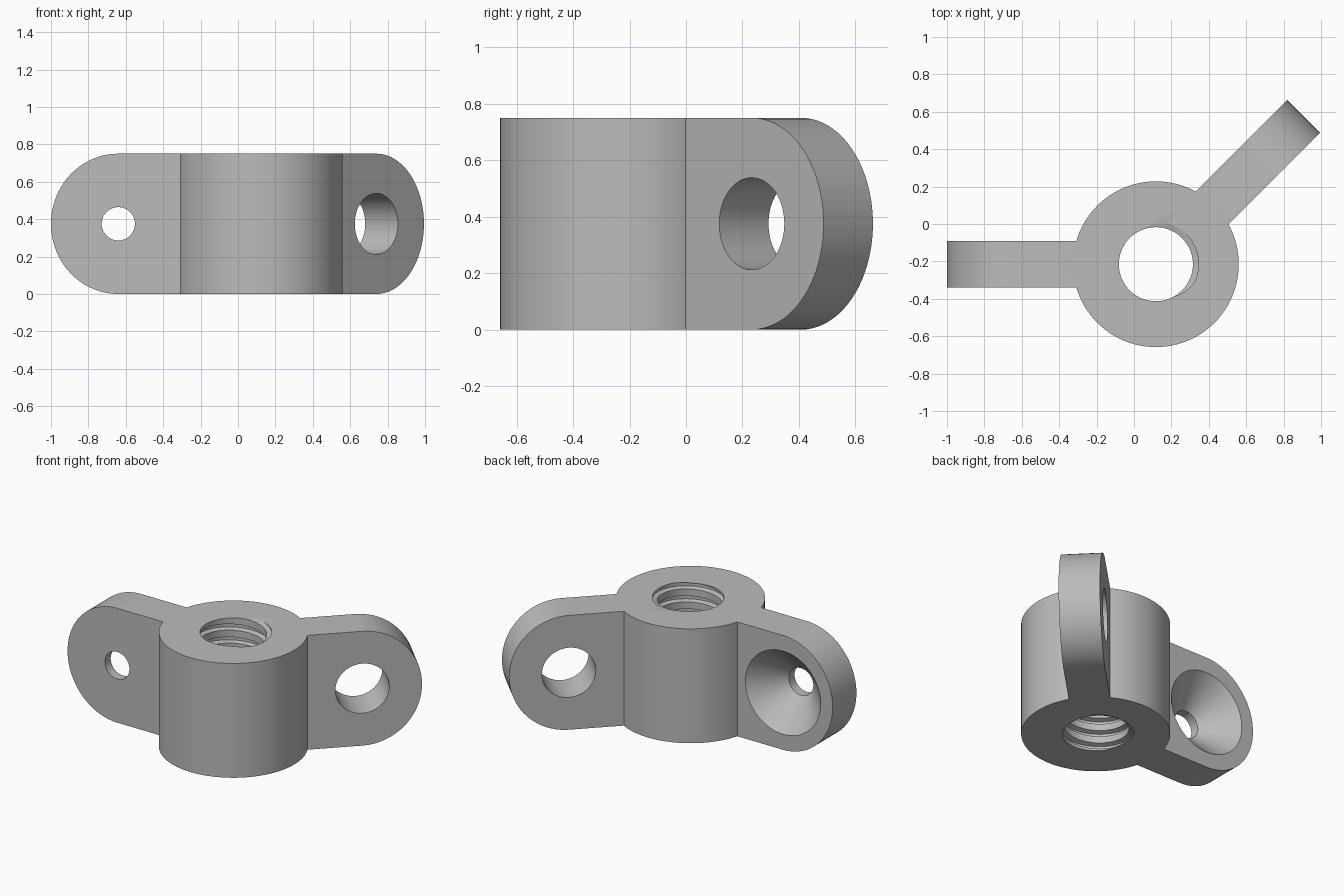
import bpy, bmesh, math
from mathutils import Matrix, Vector

cube = bpy.data.objects.get("Cube")
if cube:
    bpy.data.objects.remove(cube, do_unlink=True)

HUB = Vector((0.117, -0.215, 0))
HEIGHT, HUB_R = 0.75, 0.443
ARM_REACH, ARM_THICK = 1.117, 0.247
END_R = 0.36                      # length of the rounded arm end
EYE_X = ARM_REACH - END_R         # distance of each arm hole from the hub axis
TAU = math.tau

grey = bpy.data.materials.new("light grey")
grey.use_nodes = True
COLOUR = (0.5, 0.5, 0.5, 1)
grey.diffuse_color = COLOUR
grey.node_tree.nodes["Principled BSDF"].inputs["Base Color"].default_value = COLOUR


def make_object(name, bm, matrix=Matrix()):
    bmesh.ops.recalc_face_normals(bm, faces=bm.faces)
    mesh = bpy.data.meshes.new(name)
    bm.to_mesh(mesh)
    bm.free()
    mesh.transform(matrix)
    mesh.materials.append(grey)
    ob = bpy.data.objects.new(name, mesh)
    bpy.context.collection.objects.link(ob)
    return ob


def combine(target, other, operation):
    """Apply a boolean and discard the other object."""
    mod = target.modifiers.new(operation, 'BOOLEAN')
    mod.operation, mod.object, mod.solver = operation, other, 'EXACT'
    bpy.context.view_layer.objects.active = target
    bpy.ops.object.modifier_apply(modifier=mod.name)
    bpy.data.objects.remove(other, do_unlink=True)


def lathe(name, profile, matrix, steps=64):
    """Closed solid turned around z from (radius, z) points."""
    bm = bmesh.new()
    rings = [[bm.verts.new((r * math.cos(TAU * i / steps), r * math.sin(TAU * i / steps), z))
              for i in range(steps)] for r, z in profile]
    for low, high in zip(rings, rings[1:]):
        for i in range(steps):
            j = (i + 1) % steps
            bm.faces.new((low[i], low[j], high[j], high[i]))
    bm.faces.new(rings[0])
    bm.faces.new(rings[-1])
    return make_object(name, bm, matrix)


def arm(name, matrix):
    """Plate along +x with a rounded outer end."""
    steps = 40
    outline = [(0.34, HEIGHT), (0.34, 0)]
    for i in range(steps + 1):
        a = math.pi * (i / steps - 0.5)
        outline.append((EYE_X + END_R * math.cos(a), HEIGHT / 2 * (1 + math.sin(a))))
    bm = bmesh.new()
    face = bm.faces.new([bm.verts.new((x, -ARM_THICK / 2, z)) for x, z in outline])
    side = bmesh.ops.extrude_face_region(bm, geom=[face])["geom"]
    bmesh.ops.translate(bm, vec=(0, ARM_THICK, 0),
                        verts=[v for v in side if isinstance(v, bmesh.types.BMVert)])
    return make_object(name, bm, matrix)


def thread_cutter(name, matrix, minor=0.198, major=0.228, pitch=0.085, steps=72):
    """Bore with a helical groove, trimmed flat just beyond the hub."""
    groove = [(0, minor), (0.53, minor), (0.62, major), (0.9, major)]
    turns, m = int(HEIGHT / pitch) + 6, len(groove)
    bm = bmesh.new()
    columns = []
    for i in range(steps):
        a = TAU * i / steps
        columns.append([bm.verts.new((r * math.cos(a), r * math.sin(a),
                                      HEIGHT + pitch * (k + u - 0.83 + i / steps)))
                        for k in range(3 - turns, 3) for u, r in groove])
    for i in range(steps):
        # the last column joins the first one a full turn higher
        a, b = columns[i], columns[i + 1] if i + 1 < steps else columns[0][m:]
        for n in range(min(len(a), len(b)) - 1):
            bm.faces.new((a[n], b[n], b[n + 1], a[n + 1]))
    for z, up in ((-0.013, -1), (HEIGHT + 0.013, 1)):
        bmesh.ops.bisect_plane(bm, geom=bm.verts[:] + bm.edges[:] + bm.faces[:],
                               plane_co=(0, 0, z), plane_no=(0, 0, up), clear_outer=True)
    bmesh.ops.holes_fill(bm, edges=[e for e in bm.edges if e.is_boundary], sides=0)
    return make_object(name, bm, matrix)


def eye(name, profile, place):
    """Turned cutter through an arm, its axis running from front to back."""
    turn = Matrix.Rotation(-math.pi / 2, 4, 'X')
    return lathe(name, profile, place @ Matrix.Translation((EYE_X, 0, HEIGHT / 2)) @ turn)


at_hub = Matrix.Translation(HUB)
left_place = at_hub @ Matrix.Rotation(math.radians(45), 4, 'Z')
right_place = at_hub @ Matrix.Rotation(math.pi, 4, 'Z')

# Hub and both arms joined in one body
body = lathe("threaded_bracket", [(HUB_R, 0), (HUB_R, HEIGHT)], at_hub, 96)
combine(body, arm("left_arm", left_place), 'UNION')
combine(body, arm("right_arm", right_place), 'UNION')

# Plain hole in the left arm
half = ARM_THICK / 2
combine(body, eye("plain_hole", [(0.163, -0.2), (0.163, 0.2)], left_place), 'DIFFERENCE')

# Countersunk hole in the right arm, wide at the back
sink = [(0.283, -half - 0.01), (0.089, half - 0.06), (0.089, 0.2)]
combine(body, eye("countersunk_hole", sink, right_place), 'DIFFERENCE')

# Threaded bore
combine(body, thread_cutter("threaded_bore", at_hub), 'DIFFERENCE')

bpy.ops.object.select_all(action='DESELECT')
body.select_set(True)
bpy.context.view_layer.objects.active = body
bpy.ops.object.shade_smooth_by_angle(angle=math.radians(25))
